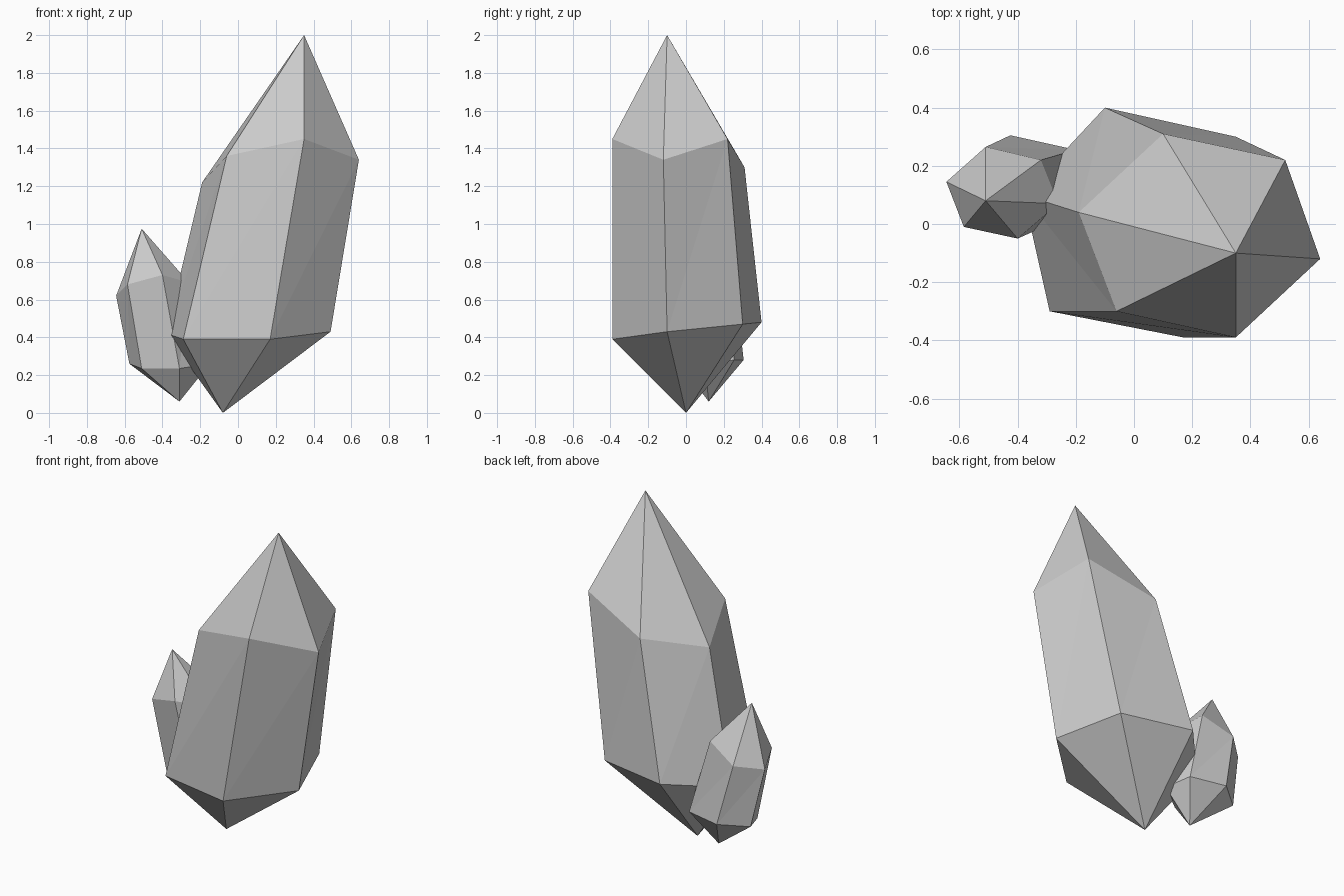
import bpy
import bmesh

# Remove the default cube only
default_cube = bpy.data.objects.get("Cube")
if default_cube:
    bpy.data.objects.remove(default_cube, do_unlink=True)

# One plain stone colour
stone = bpy.data.materials.new("grey_stone")
stone.use_nodes = True
stone_colour = (0.6, 0.6, 0.6, 1)
stone.diffuse_color = stone_colour
shader = next(n for n in stone.node_tree.nodes if n.type == "BSDF_PRINCIPLED")
shader.inputs["Base Color"].default_value = stone_colour


def make_crystal(name, tip, shoulder, foot, root):
    """Six-sided crystal: pointed tip, leaning shaft between two rings, pointed root.
    Both rings run clockwise as seen from above."""
    bm = bmesh.new()
    tip_vert = bm.verts.new(tip)
    root_vert = bm.verts.new(root)
    upper = [bm.verts.new(corner) for corner in shoulder]
    lower = [bm.verts.new(corner) for corner in foot]
    count = len(upper)
    for i in range(count):
        j = (i + 1) % count
        # Cap facet, two shaft facets and root facet of each side
        bm.faces.new((tip_vert, upper[j], upper[i]))
        bm.faces.new((upper[i], upper[j], lower[j]))
        bm.faces.new((upper[i], lower[j], lower[i]))
        bm.faces.new((root_vert, lower[i], lower[j]))
    bmesh.ops.recalc_face_normals(bm, faces=bm.faces[:])
    mesh = bpy.data.meshes.new(name)
    bm.to_mesh(mesh)
    bm.free()
    mesh.materials.append(stone)
    crystal = bpy.data.objects.new(name, mesh)
    bpy.context.collection.objects.link(crystal)
    return crystal


# Tall leaning crystal
make_crystal(
    "large_crystal",
    tip=(.35, -.1, 2),
    shoulder=[(.52, .22, 1.45), (.64, -.12, 1.34), (.35, -.39, 1.45),
              (-.06, -.3, 1.36), (-.19, .04, 1.22), (.1, .31, 1.3)],
    foot=[(.35, .3, .47), (.49, -.1, .43), (.17, -.39, .39),
          (-.29, -.3, .39), (-.38, .1, .42), (-.1, .4, .48)],
    root=(-.08, 0, 0),
)

# Small crystal growing out of its side
make_crystal(
    "small_crystal",
    tip=(-.51, .08, .975),
    shoulder=[(-.32, .22, .74), (-.26, .07, .69), (-.4, -.05, .73),
              (-.585, -.01, .68), (-.645, .145, .62), (-.51, .265, .65)],
    foot=[(-.2, .255, .28), (-.15, .1, .26), (-.31, -.01, .235),
          (-.51, .025, .235), (-.575, .185, .26), (-.425, .305, .28)],
    root=(-.31, .12, .06),
)
